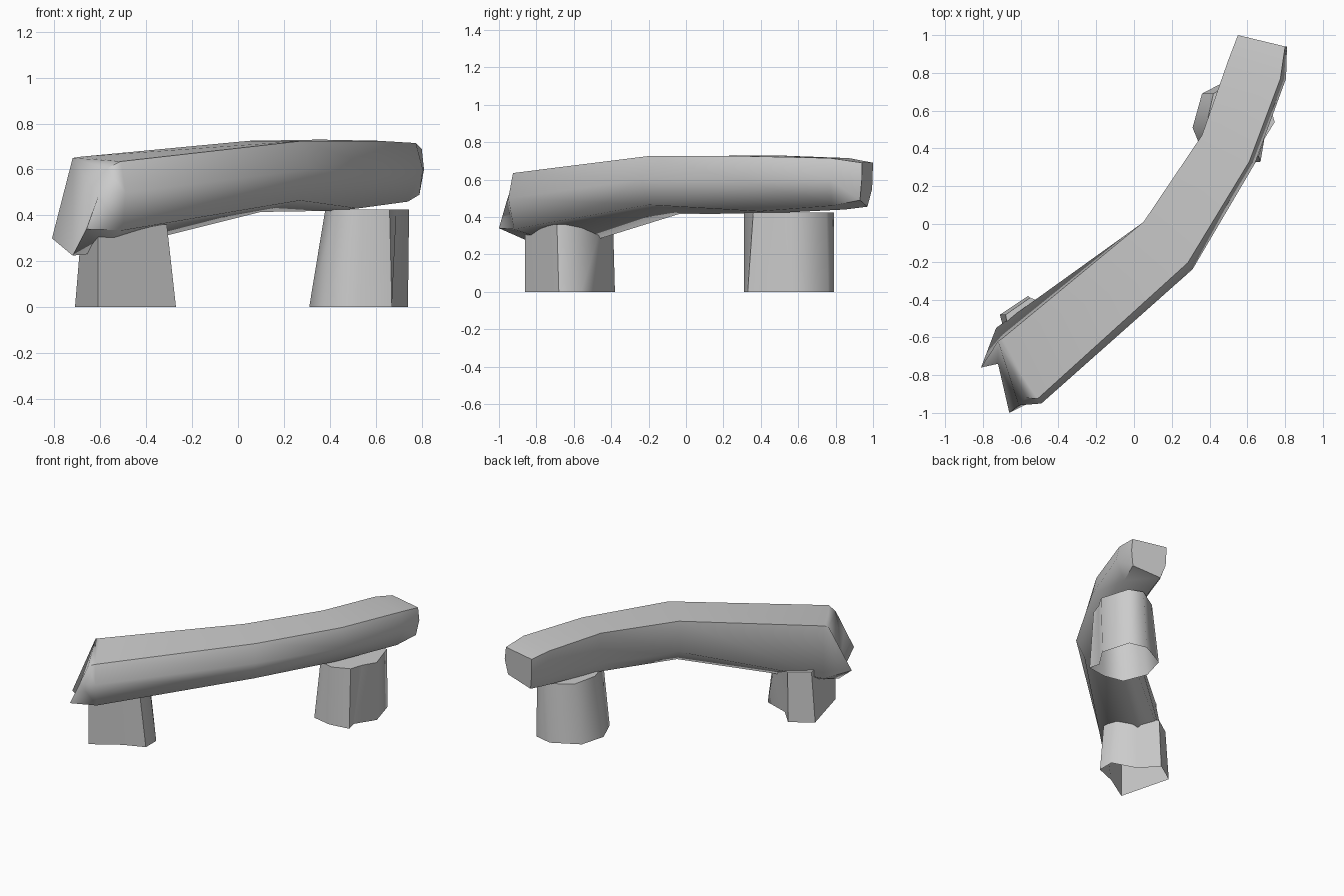
import bpy
import bmesh
import math

if "Cube" in bpy.data.objects:
    bpy.data.objects.remove(bpy.data.objects["Cube"], do_unlink=True)

# Single stone colour
stone = bpy.data.materials.new("grey_stone")
colour = (0.6, 0.6, 0.6, 1)
stone.use_nodes = True
stone.diffuse_color = colour
stone.node_tree.nodes["Principled BSDF"].inputs["Base Color"].default_value = colour


def loft(name, rings, cap_start, crease=None):
    """Skin matching rings, cap the end, optionally the start, and smooth."""
    bm = bmesh.new()
    loops = [[bm.verts.new(point) for point in ring] for ring in rings]
    for row, (lower, upper) in enumerate(zip(loops, loops[1:])):
        for i in range(len(lower)):
            j = (i + 1) % len(lower)
            if (row, i) == crease:
                # Split this panel along its diagonal to form a ridge
                bm.faces.new((lower[i], lower[j], upper[i]))
                bm.faces.new((lower[j], upper[j], upper[i]))
            else:
                bm.faces.new((lower[i], lower[j], upper[j], upper[i]))
    if cap_start:
        bm.faces.new(loops[0][::-1])
    bm.faces.new(loops[-1])
    bmesh.ops.recalc_face_normals(bm, faces=bm.faces)
    mesh = bpy.data.meshes.new(name)
    bm.to_mesh(mesh)
    bm.free()
    mesh.materials.append(stone)
    obj = bpy.data.objects.new(name, mesh)
    bpy.context.collection.objects.link(obj)
    bpy.ops.object.select_all(action="DESELECT")
    obj.select_set(True)
    bpy.context.view_layer.objects.active = obj
    bpy.ops.object.shade_smooth_by_angle(angle=math.radians(58))


def leg(name, foot, head, height):
    """Hollow-footed stone block between a foot outline and a head outline."""
    loft(name, [[(x, y, 0) for x, y in foot],
                [(x, y, height) for x, y in head]], cap_start=False)


# Bent seat slab: each section runs top back, top front, front bulge,
# bottom front, bottom back, back bulge
seat_sections = [
    [(-.72, -.62, .65), (-.57, -.92, .605), (-.61, -.96, .48),
     (-.66, -1, .34), (-.72, -.74, .225), (-.81, -.76, .3)],
    [(-.69, -.6, .655), (-.51, -.925, .635), (-.49, -.95, .5),
     (-.5, -.92, .335), (-.62, -.62, .235), (-.73, -.55, .3)],
    [(.05, .01, .725), (.285, -.205, .725), (.31, -.24, .6),
     (.27, -.2, .465), (.1, -.04, .415), (.05, .01, .5)],
    [(.36, .47, .73), (.61, .33, .725), (.64, .32, .59),
     (.52, .39, .43), (.42, .45, .42), (.37, .47, .5)],
    [(.5, .87, .715), (.775, .77, .715), (.805, .77, .6),
     (.74, .78, .46), (.55, .85, .44), (.5, .87, .52)],
    [(.55, 1, .69), (.8, .94, .69), (.81, .94, .6),
     (.79, .93, .49), (.58, .97, .455), (.555, .995, .55)],
]
loft("seat_slab", seat_sections, cap_start=True, crease=(2, 2))

# Two rough stone legs whose notched feet fill out towards the seat
leg("front_leg",
    [(-.61, -.86), (-.42, -.74), (-.27, -.68), (-.27, -.56),
     (-.45, -.5), (-.56, -.38), (-.71, -.48)],
    [(-.61, -.86), (-.43, -.78), (-.31, -.69), (-.32, -.56),
     (-.4, -.45), (-.55, -.39), (-.68, -.48)],
    height=.36)
leg("back_leg",
    [(.38, .34), (.52, .31), (.67, .33), (.65, .41), (.74, .55),
     (.68, .76), (.55, .79), (.36, .69), (.31, .51)],
    [(.43, .34), (.54, .31), (.66, .36), (.69, .45), (.745, .54),
     (.68, .75), (.58, .79), (.42, .69), (.38, .51)],
    height=.425)
